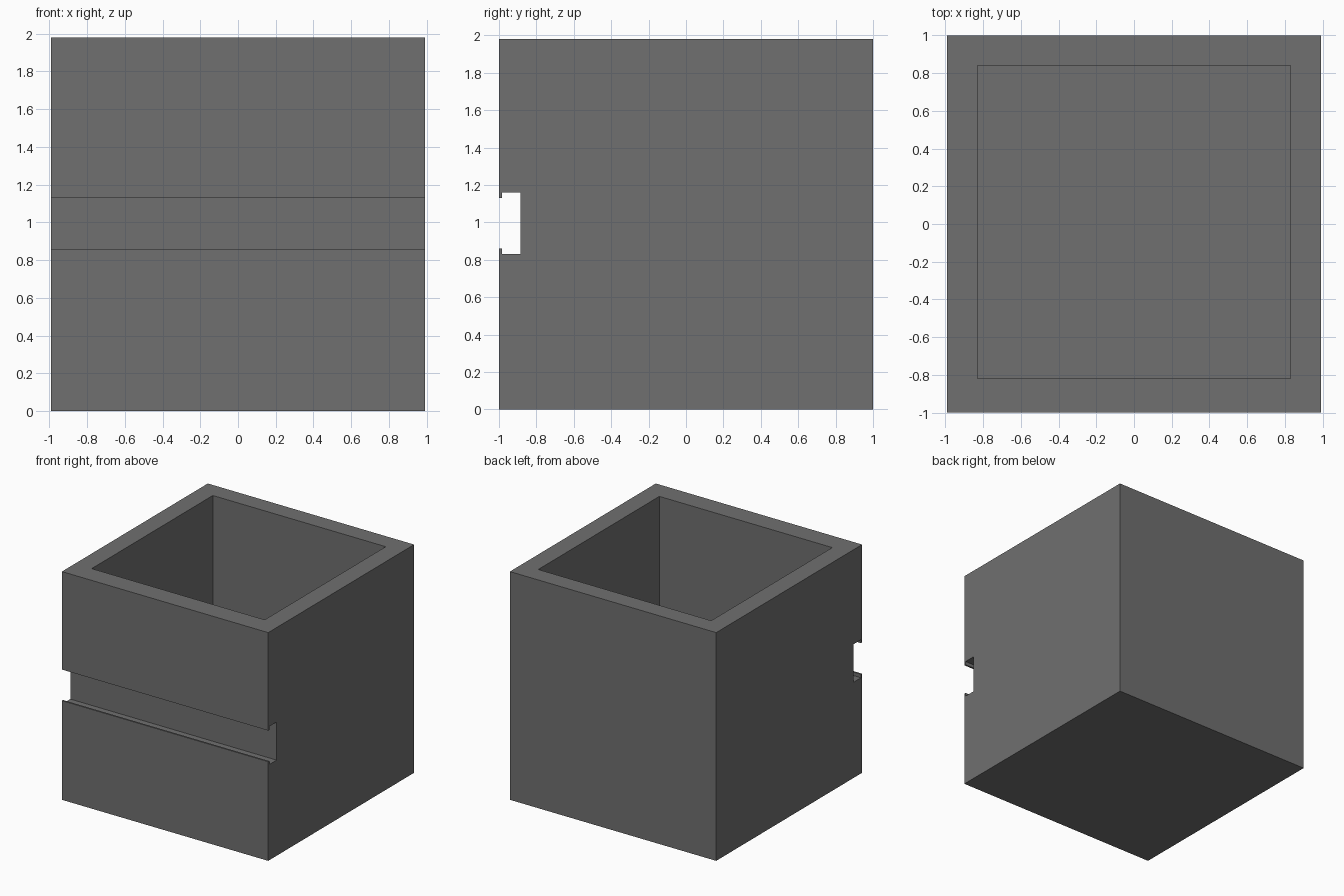
import bpy
import bmesh

if "Cube" in bpy.data.objects:
    bpy.data.objects.remove(bpy.data.objects["Cube"])

grey = bpy.data.materials.new("dark grey")
grey.diffuse_color = (0.16, 0.16, 0.16, 1)
grey.use_nodes = True
grey.node_tree.nodes["Principled BSDF"].inputs["Base Color"].default_value = grey.diffuse_color

HALF_W, HEIGHT = 0.99, 1.98


def new_object(name, bm):
    bmesh.ops.recalc_face_normals(bm, faces=bm.faces)
    mesh = bpy.data.meshes.new(name)
    bm.to_mesh(mesh)
    bm.free()
    obj = bpy.data.objects.new(name, mesh)
    bpy.context.collection.objects.link(obj)
    mesh.materials.append(grey)
    return obj


def extrude_x(name, profile, half):
    """Prism along x from a closed (y, z) profile."""
    bm = bmesh.new()
    face = bm.faces.new([bm.verts.new((-half, y, z)) for y, z in profile])
    ext = bmesh.ops.extrude_face_region(bm, geom=[face])["geom"]
    verts = [g for g in ext if isinstance(g, bmesh.types.BMVert)]
    bmesh.ops.translate(bm, verts=verts, vec=(2 * half, 0, 0))
    return new_object(name, bm)


# Box body with a T-shaped slot running across the front
body = extrude_x("box_body", [
    (-1, 0), (1, 0), (1, HEIGHT), (-1, HEIGHT),
    (-1, 1.13), (-0.985, 1.13), (-0.985, 1.16), (-0.885, 1.16),
    (-0.885, 0.83), (-0.985, 0.83), (-0.985, 0.86), (-1, 0.86),
], HALF_W)

# Open cavity, cut from the top down to the floor
cutter = extrude_x("cavity_cutter", [
    (-0.82, 0.16), (0.84, 0.16), (0.84, 2.2), (-0.82, 2.2)], 0.83)
cutter.hide_render = True
cutter.hide_viewport = True
cut = body.modifiers.new("cavity", "BOOLEAN")
cut.operation = "DIFFERENCE"
cut.solver = "EXACT"
cut.object = cutter
